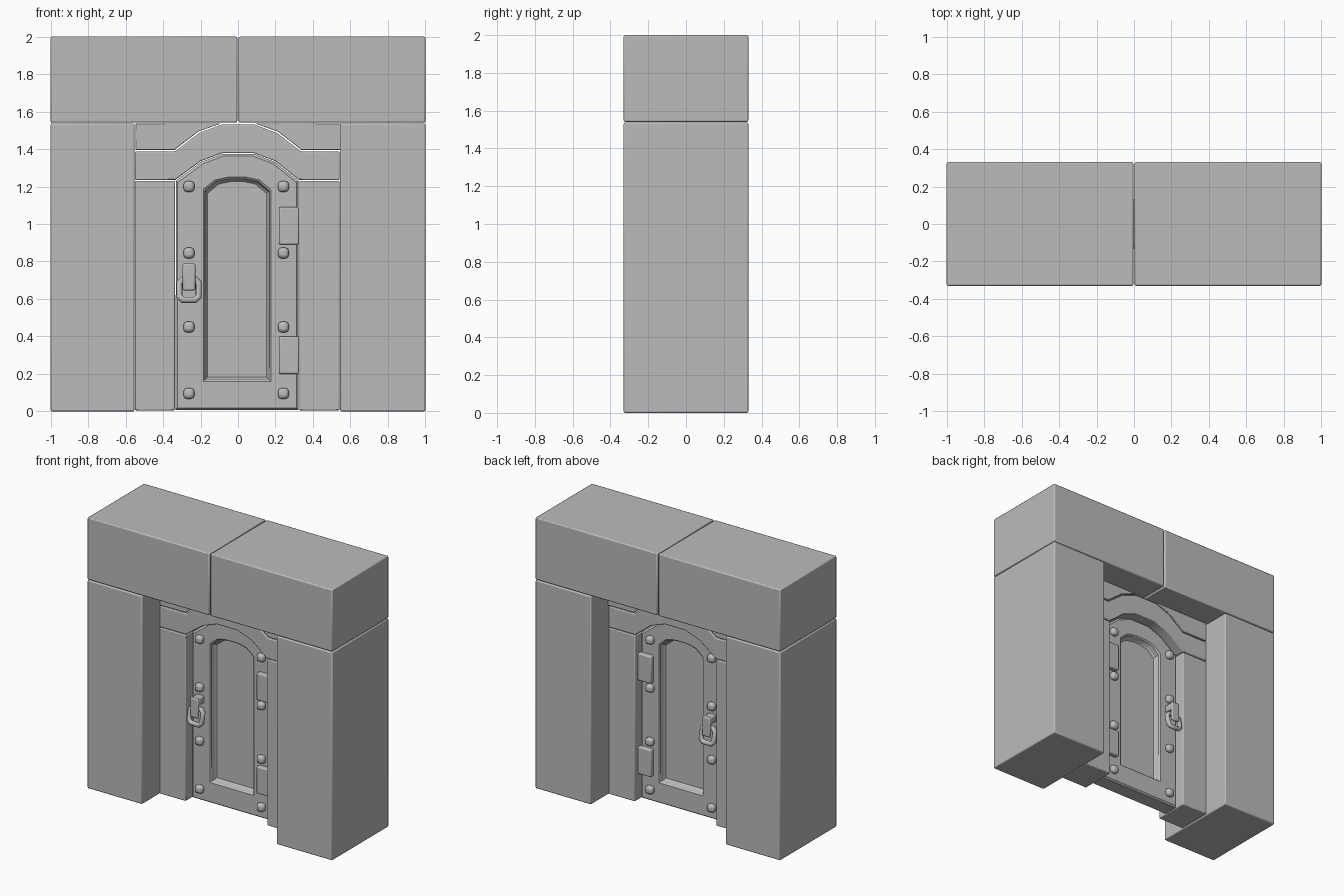
import bpy, bmesh

if "Cube" in bpy.data.objects:
    bpy.data.objects.remove(bpy.data.objects["Cube"], do_unlink=True)

stone = bpy.data.materials.new("plain grey")
stone.use_nodes = True
GREY = (0.5, 0.5, 0.5, 1)
stone.diffuse_color = GREY
stone.node_tree.nodes["Principled BSDF"].inputs["Base Color"].default_value = GREY


def finish(name, bm, bevel=0.0, segments=2, both_sides=False):
    """Turn a bmesh into an object with soft edges, optionally copied to the back."""
    bmesh.ops.recalc_face_normals(bm, faces=bm.faces)
    mesh = bpy.data.meshes.new(name)
    bm.to_mesh(mesh)
    bm.free()
    ob = bpy.data.objects.new(name, mesh)
    bpy.context.collection.objects.link(ob)
    mesh.materials.append(stone)
    if both_sides:
        mirror_to_back(ob)
    if bevel:
        mod = ob.modifiers.new("Bevel", "BEVEL")
        mod.width, mod.segments = bevel, segments
        mod.limit_method = "ANGLE"
        mod.angle_limit = 0.6
    bpy.ops.object.select_all(action="DESELECT")
    ob.select_set(True)
    bpy.context.view_layer.objects.active = ob
    bpy.ops.object.shade_smooth_by_angle(angle=0.6)
    return ob


def mirror_to_back(ob):
    mod = ob.modifiers.new("Mirror", "MIRROR")
    mod.use_axis = (False, True, False)


def prism(name, outline, y0, y1, **kw):
    """Extrude an (x, z) outline from y0 to y1."""
    bm = bmesh.new()
    face = bm.faces.new([bm.verts.new((x, y0, z)) for x, z in outline])
    new = bmesh.ops.extrude_face_region(bm, geom=[face])["geom"]
    for v in new:
        if isinstance(v, bmesh.types.BMVert):
            v.co.y = y1
    return finish(name, bm, **kw)


def block(name, x0, x1, z0, z1, y0, y1, **kw):
    return prism(name, [(x0, z0), (x1, z0), (x1, z1), (x0, z1)], y0, y1, **kw)


def loft(name, loops, **kw):
    """Bridge matching (outline, y) loops and cap the last one."""
    bm = bmesh.new()
    rings = [[bm.verts.new((x, y, z)) for x, z in pts] for pts, y in loops]
    for a, b in zip(rings, rings[1:]):
        for i in range(len(a)):
            j = (i + 1) % len(a)
            bm.faces.new((a[i], a[j], b[j], b[i]))
    bm.faces.new(rings[-1])
    return finish(name, bm, **kw)


def shrink(pts, d, cx, cz):
    """Move each point towards the centre by d on both axes."""
    sign = lambda v: (v > 0) - (v < 0)
    return [(x - d * sign(x - cx), z - d * sign(z - cz)) for x, z in pts]


# Large stone pillars and lintel
WALL, FRAME, DOOR = 0.33, 0.13, 0.065
block("right_pillar", -1, -0.553, 0, 1.537, -WALL, WALL, bevel=0.008)
block("left_pillar", 0.545, 1, 0, 1.537, -WALL, WALL, bevel=0.008)
block("right_lintel", -1, -0.004, 1.541, 2, -WALL, WALL, bevel=0.008)
block("left_lintel", 0.004, 1, 1.541, 2, -WALL, WALL, bevel=0.008)

# Jambs beside the door
block("right_jamb", -0.55, -0.337, 0.005, 1.23, -FRAME, FRAME, bevel=0.006)
block("left_jamb", 0.327, 0.542, 0.005, 1.23, -FRAME, FRAME, bevel=0.006)

# Arched band over the door
under = [(-0.335, 1.235), (-0.2, 1.335), (-0.085, 1.378),
         (0.085, 1.378), (0.2, 1.335), (0.325, 1.235)]
over = [(-0.335, 1.388), (-0.21, 1.485), (-0.09, 1.53),
        (0.09, 1.53), (0.21, 1.485), (0.335, 1.388)]
band = [(-0.55, 1.235)] + under + [(0.542, 1.235), (0.542, 1.388)]
band += over[::-1] + [(-0.55, 1.388)]
prism("arch_band", band, -FRAME, FRAME, bevel=0.006)

# Infill between the band and the lintel
for side, s in (("right", 1), ("left", -1)):
    outline = [(-0.548, 1.396), (-0.338, 1.396), (-0.213, 1.493),
               (-0.09, 1.537), (-0.548, 1.537)]
    prism(side + "_infill", [(s * x, z) for x, z in outline],
          -FRAME, FRAME, bevel=0.004)

# Door with an arched recess on each side
edge = [(-0.333, 0.008), (0.323, 0.008)]
edge += [(x * 0.99, z - 0.004) for x, z in under[::-1]]
recess = [(-0.185, 0.16), (0.175, 0.16), (0.175, 1.185), (0.115, 1.235),
          (0.045, 1.25), (-0.055, 1.25), (-0.125, 1.235), (-0.185, 1.185)]
mid = (-0.005, 0.65)
loft("door", [(edge, 0), (edge, 0.012 - DOOR),
              (shrink(edge, 0.01, *mid), -DOOR), (recess, -DOOR),
              (shrink(recess, 0.008, *mid), 0.008 - DOOR),
              (shrink(recess, 0.014, *mid), -0.024),
              (shrink(recess, 0.022, *mid), -0.015)], both_sides=True)

# Rivets down both edges
for x in (-0.262, 0.242):
    for z in (0.095, 0.45, 0.845, 1.2):
        block("rivet", x - 0.029, x + 0.029, z - 0.029, z + 0.029,
              -DOOR - 0.033, -DOOR + 0.02, bevel=0.018, both_sides=True)

# Hinge plates
for z in (0.2, 0.89):
    block("hinge", 0.218, 0.326, z, z + 0.2, -0.1, -0.05,
          bevel=0.008, both_sides=True)

# Handle strap and hanging ring
block("handle_strap", -0.295, -0.228, 0.645, 0.79, -0.142, -0.122,
      bevel=0.009, both_sides=True)
block("handle_mount", -0.292, -0.231, 0.735, 0.787, -0.13, -0.055,
      bevel=0.008, both_sides=True)

curve = bpy.data.curves.new("handle_ring", "CURVE")
curve.dimensions = "3D"
curve.bevel_depth = 0.018
curve.bevel_resolution = 2
path = [(-0.295, 0.595), (-0.228, 0.595), (-0.21, 0.613), (-0.21, 0.685),
        (-0.228, 0.703), (-0.295, 0.703), (-0.313, 0.685), (-0.313, 0.613)]
spline = curve.splines.new("POLY")
spline.points.add(len(path) - 1)
for p, (x, z) in zip(spline.points, path):
    p.co = (x, -0.105 - (0.703 - z) * 0.2, z, 1)
spline.use_cyclic_u = True
curve.materials.append(stone)
ring = bpy.data.objects.new("handle_ring", curve)
bpy.context.collection.objects.link(ring)
mirror_to_back(ring)
